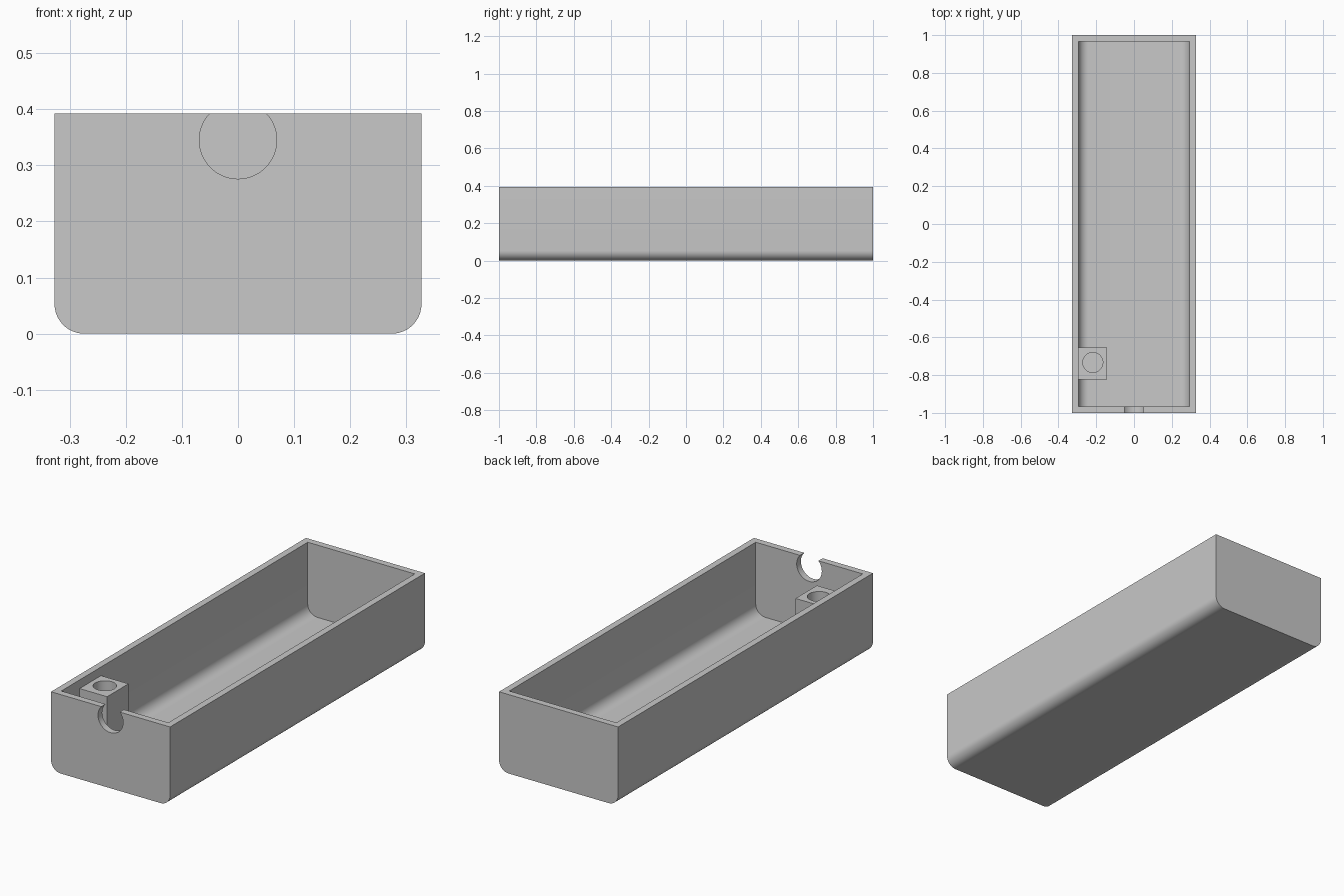
import bpy, bmesh, math
from mathutils import Matrix

if "Cube" in bpy.data.objects:
    bpy.data.objects.remove(bpy.data.objects["Cube"], do_unlink=True)

HALF_W, HALF_L, HEIGHT, WALL, FILLET = 0.327, 1.0, 0.392, 0.033, 0.053

grey = bpy.data.materials.new("light_grey_plastic")
grey.use_nodes = True
colour = (0.58, 0.58, 0.58, 1)
grey.diffuse_color = colour
grey.node_tree.nodes["Principled BSDF"].inputs["Base Color"].default_value = colour


def finish(name, bm):
    bmesh.ops.recalc_face_normals(bm, faces=bm.faces)
    mesh = bpy.data.meshes.new(name)
    bm.to_mesh(mesh)
    bm.free()
    mesh.materials.append(grey)
    ob = bpy.data.objects.new(name, mesh)
    bpy.context.collection.objects.link(ob)
    return ob


def trough(name, half_w, half_l, bottom, top, radius, steps=12):
    """Rectangle with rounded bottom corners, extruded along y."""
    right = []
    for i in range(steps + 1):
        a = math.pi / 2 * i / steps
        right.append((half_w - radius + radius * math.sin(a),
                      bottom + radius - radius * math.cos(a)))
    right.append((half_w, top))
    outline = right + [(-x, z) for x, z in reversed(right)]
    bm = bmesh.new()
    face = bm.faces.new([bm.verts.new((x, -half_l, z)) for x, z in outline])
    new = bmesh.ops.extrude_face_region(bm, geom=[face])["geom"]
    bmesh.ops.translate(bm, vec=(0, 2 * half_l, 0),
                        verts=[v for v in new if isinstance(v, bmesh.types.BMVert)])
    return finish(name, bm)


def cylinder(name, centre, radius, depth, turn=0):
    bm = bmesh.new()
    bmesh.ops.create_cone(bm, cap_ends=True, segments=64, radius1=radius,
                          radius2=radius, depth=depth,
                          matrix=Matrix.Translation(centre) @ Matrix.Rotation(turn, 4, "X"))
    return finish(name, bm)


def box(name, low, high):
    bm = bmesh.new()
    bmesh.ops.create_cube(bm, size=1)
    for v in bm.verts:
        v.co = [h if c > 0 else l for c, l, h in zip(v.co, low, high)]
    return finish(name, bm)


def activate(ob):
    bpy.ops.object.select_all(action="DESELECT")
    ob.select_set(True)
    bpy.context.view_layer.objects.active = ob


def cut(ob, cutter):
    cutter.hide_render = True
    mod = ob.modifiers.new("cut", "BOOLEAN")
    mod.operation, mod.solver, mod.object = "DIFFERENCE", "EXACT", cutter
    activate(ob)
    bpy.ops.object.modifier_apply(modifier=mod.name)
    bpy.data.objects.remove(cutter, do_unlink=True)


# Open tray with a rounded underside and a matching hollow
tray = trough("tray", HALF_W, HALF_L, 0, HEIGHT, FILLET)
cut(tray, trough("hollow", HALF_W - WALL, HALF_L - WALL, WALL, HEIGHT + 0.2, FILLET))

# Round cable notch through the front wall
cut(tray, cylinder("notch", (0, -HALF_L + WALL / 2, 0.345), 0.069, WALL * 2, math.pi / 2))

# Screw post against the side wall, with a blind hole
post = box("screw_post", (-HALF_W + WALL / 2, -0.823, WALL / 2), (-0.143, -0.655, 0.349))
cut(post, cylinder("screw_hole", (-0.218, -0.733, 0.349), 0.053, 0.4))

for part in (tray, post):
    activate(part)
    bpy.ops.object.shade_smooth_by_angle(angle=math.radians(30))
